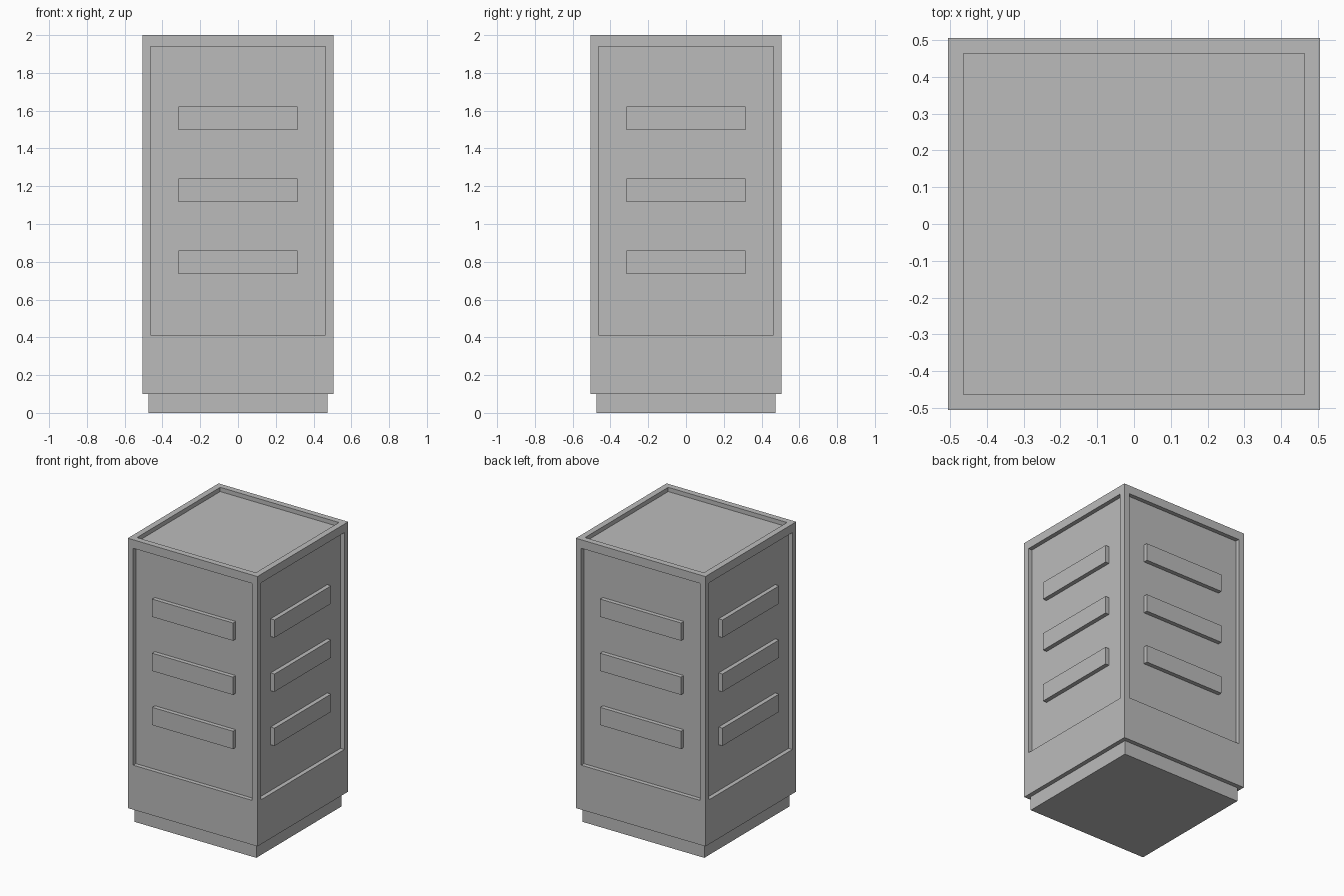
import bpy, bmesh
from math import pi
from mathutils import Matrix, Vector

if "Cube" in bpy.data.objects:
    bpy.data.objects.remove(bpy.data.objects["Cube"])

HALF, DEPTH, RIM = 0.505, 0.03, 0.06

grey = bpy.data.materials.new("plain grey")
grey.diffuse_color = (0.5, 0.5, 0.5, 1)
grey.use_nodes = True
grey.node_tree.nodes["Principled BSDF"].inputs["Base Color"].default_value = grey.diffuse_color


def box(name, lo, hi, turn=0.0):
    """Axis-aligned box between two corners, then turned about z."""
    lo, hi = Vector(lo), Vector(hi)
    bm = bmesh.new()
    bmesh.ops.create_cube(bm, size=1)
    size = hi - lo
    bmesh.ops.transform(bm, verts=bm.verts, matrix=(
        Matrix.Rotation(turn, 4, 'Z') @ Matrix.Translation((lo + hi) / 2)
        @ Matrix.Diagonal((*size, 1))))
    mesh = bpy.data.meshes.new(name)
    bm.to_mesh(mesh)
    bm.free()
    mesh.materials.append(grey)
    obj = bpy.data.objects.new(name, mesh)
    bpy.context.collection.objects.link(obj)
    return obj


def recess(bm, face, bounds):
    """Replace a face with a rim, inner walls and a sunken panel."""
    normal = face.normal.copy()
    bmesh.ops.inset_individual(bm, faces=[face], thickness=RIM)
    for v in face.verts:
        if bounds:
            v.co.z = bounds[0] if v.co.z < 1 else bounds[1]
    bmesh.ops.inset_individual(bm, faces=[face], thickness=0.0)
    bmesh.ops.translate(bm, verts=face.verts, vec=-normal * DEPTH)


# Plinth under the body
box("plinth", (-0.475, -0.475, 0), (0.475, 0.475, 0.1))

# Body with a sunken panel on each side and a sunken top
body = box("body", (-HALF, -HALF, 0.1), (HALF, HALF, 2.0))
bm = bmesh.new()
bm.from_mesh(body.data)
bm.normal_update()
for face in [f for f in bm.faces if f.normal.z > -0.5]:
    recess(bm, face, None if face.normal.z > 0.5 else (0.413, 1.94))
bm.to_mesh(body.data)
bm.free()

# Three louvre slats on each side, standing out flush with the rim
for side, label in enumerate(("front", "right", "back", "left")):
    for i in range(3):
        z = 0.735 + 0.381 * i
        box(f"{label}_slat_{i + 1}", (-0.315, -HALF, z),
            (0.315, -HALF + DEPTH + 0.005, z + 0.125), side * pi / 2)
